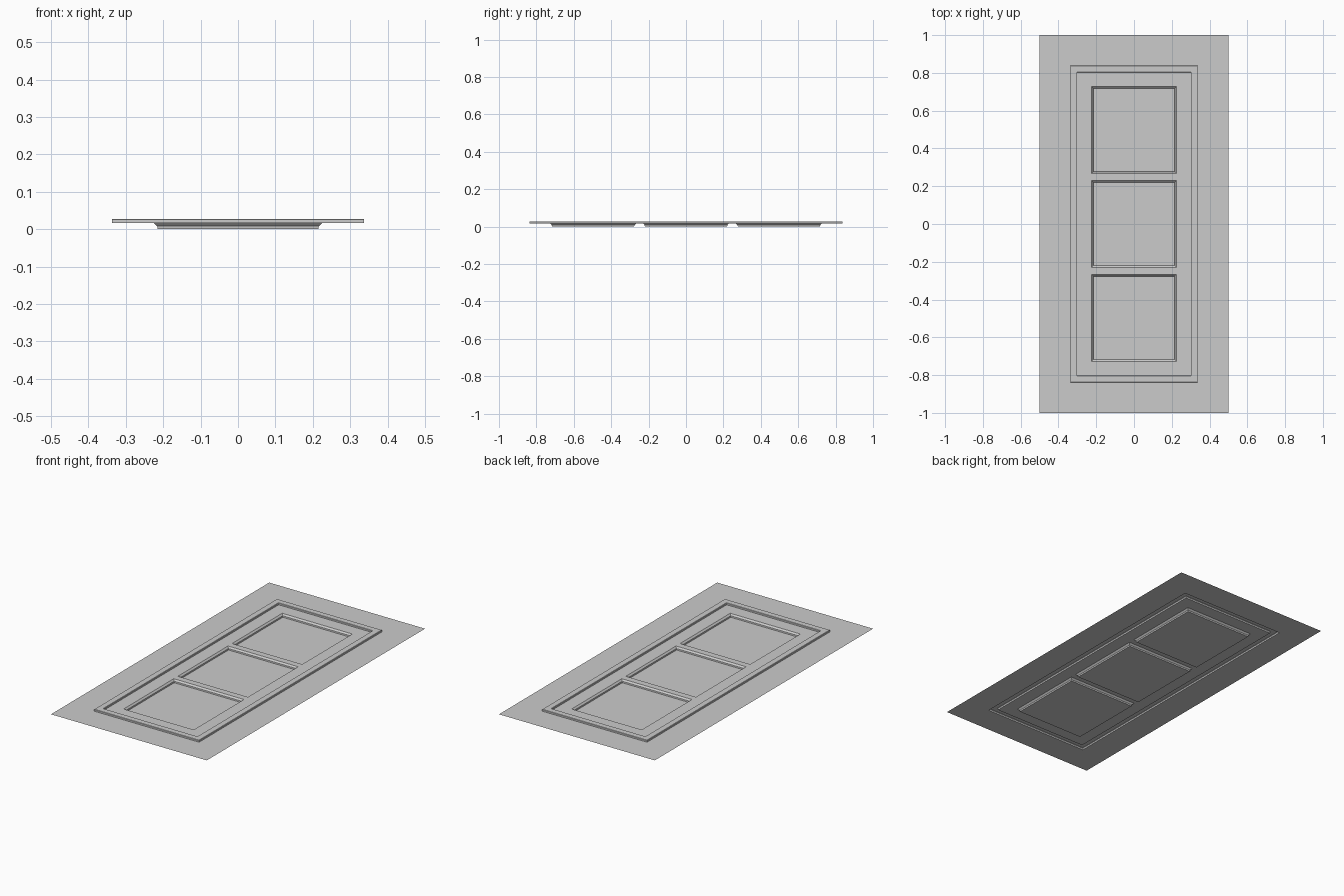
import bpy

if "Cube" in bpy.data.objects:
    bpy.data.objects.remove(bpy.data.objects["Cube"])

BASE = 0.017   # height of the flat sheet
TOP = 0.028    # height of the raised moulding


def make_object(name, verts, faces):
    mesh = bpy.data.meshes.new(name)
    mesh.from_pydata(verts, [], faces)
    mesh.update()
    obj = bpy.data.objects.new(name, mesh)
    bpy.context.collection.objects.link(obj)
    return obj


def nested_rings(name, profile, cy=0.0, fill=False):
    """Skin rectangles (half_x, half_y, z) from the outside inwards."""
    verts, faces = [], []
    for hx, hy, z in profile:
        verts += [(-hx, cy - hy, z), (hx, cy - hy, z),
                  (hx, cy + hy, z), (-hx, cy + hy, z)]
    for r in range(len(profile) - 1):
        a, b = 4 * r, 4 * r + 4
        for i in range(4):
            j = (i + 1) % 4
            faces.append((a + i, a + j, b + j, b + i))
    if fill:
        n = len(verts)
        faces.append((n - 4, n - 3, n - 2, n - 1))
    return make_object(name, verts, faces)


# Flat outer border
nested_rings("outer_border", [(0.5, 1.0, BASE), (0.337, 0.838, BASE)])

# Raised rectangular moulding with slightly eased top edges
nested_rings("raised_moulding", [
    (0.337, 0.838, BASE), (0.337, 0.838, TOP - 0.002),
    (0.335, 0.836, TOP), (0.303, 0.804, TOP),
    (0.301, 0.802, TOP - 0.002), (0.301, 0.802, BASE)])

# Flat field inside the moulding, leaving three openings
xs = [-0.301, -0.225, 0.225, 0.301]
ys = [-0.802, -0.727, -0.267, -0.23, 0.23, 0.267, 0.727, 0.802]
grid = [(x, y, BASE) for y in ys for x in xs]
cells = []
for j in range(len(ys) - 1):
    for i in range(len(xs) - 1):
        if i == 1 and j % 2 == 1:
            continue
        k = j * len(xs) + i
        cells.append((k, k + 1, k + 1 + len(xs), k + len(xs)))
make_object("inner_field", grid, cells)

# Three sunken panels: sloped lip, then a straight wall down to the floor
for label, cy in (("lower", -0.497), ("middle", 0.0), ("upper", 0.497)):
    nested_rings(label + "_sunken_panel", [
        (0.225, 0.23, BASE), (0.216, 0.221, 0.008),
        (0.215, 0.220, 0.0)], cy, fill=True)
